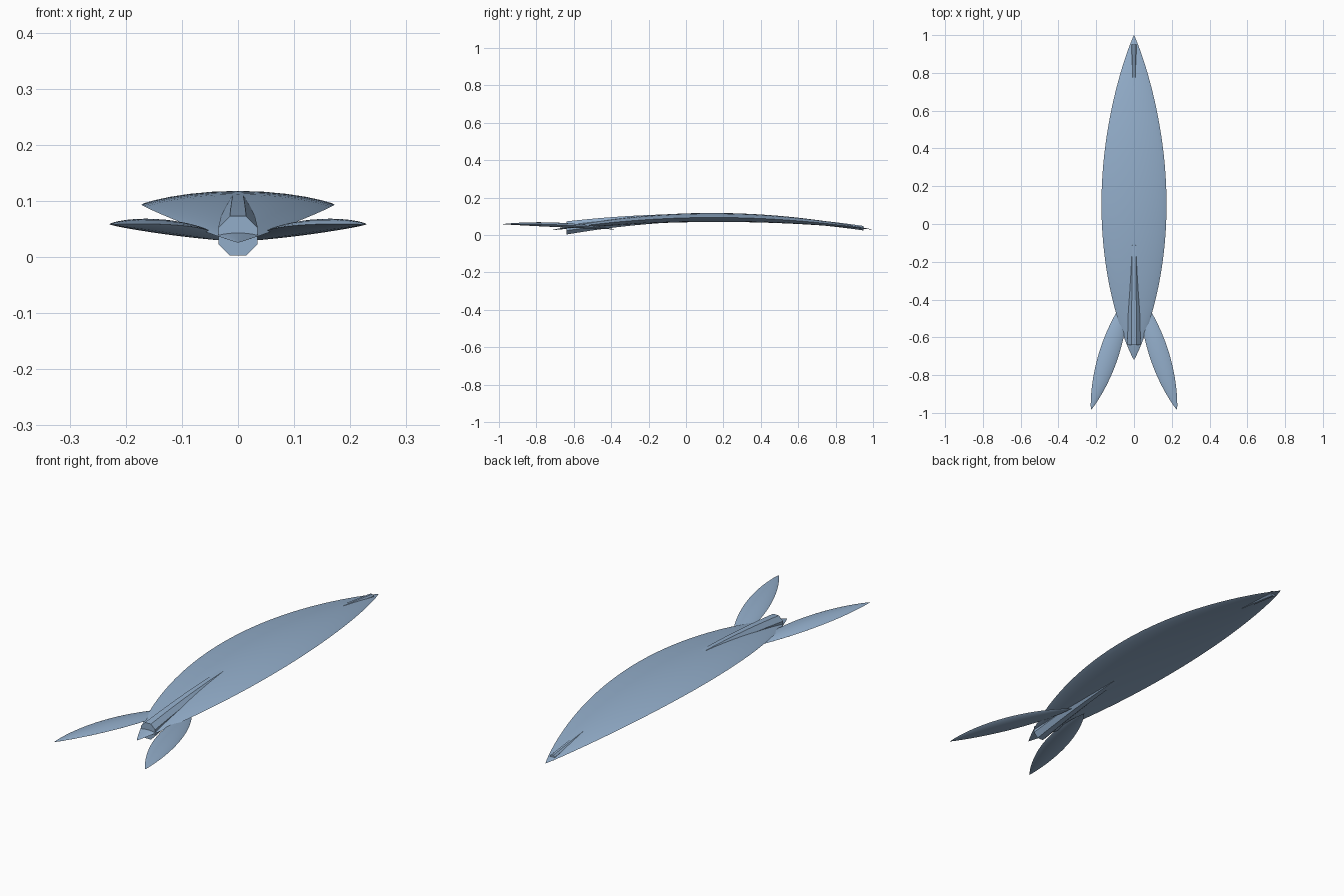
import bpy, bmesh, math
from mathutils import Vector

cube = bpy.data.objects.get("Cube")
if cube:
    bpy.data.objects.remove(cube)

blue = bpy.data.materials.new("soft_blue")
blue.use_nodes = True
blue.diffuse_color = (0.29, 0.42, 0.59, 1)
blue.node_tree.nodes["Principled BSDF"].inputs["Base Color"].default_value = blue.diffuse_color


def spine(y):
    """Height of the arched centre line."""
    return 0.094 - 0.09 * (y - 0.15) ** 2


def loft(name, rings, angle):
    """Skin closed rings of equal length and cap both ends."""
    bm = bmesh.new()
    loops = [[bm.verts.new(p) for p in ring] for ring in rings]
    n = len(loops[0])
    for a, b in zip(loops, loops[1:]):
        for i in range(n):
            j = (i + 1) % n
            bm.faces.new((a[i], a[j], b[j], b[i]))
    bm.faces.new(loops[0])
    bm.faces.new(loops[-1])
    bmesh.ops.remove_doubles(bm, verts=bm.verts, dist=1e-6)
    bmesh.ops.recalc_face_normals(bm, faces=bm.faces)
    mesh = bpy.data.meshes.new(name)
    bm.to_mesh(mesh)
    bm.free()
    obj = bpy.data.objects.new(name, mesh)
    mesh.materials.append(blue)
    bpy.context.collection.objects.link(obj)
    bpy.ops.object.select_all(action='DESELECT')
    obj.select_set(True)
    bpy.context.view_layer.objects.active = obj
    bpy.ops.object.shade_smooth_by_angle(angle=math.radians(angle))
    return obj


def lens_ring(centre, side, width, thick, steps=12):
    """Sharp-edged lens section across the side direction."""
    ring = []
    for k in range(2 * steps):
        a = math.pi * k / steps
        u = math.cos(a)
        h = math.copysign(abs(math.sin(a)) ** 1.7, math.sin(a))
        ring.append(centre + side * (width * u) + Vector((0, 0, thick * h)))
    return ring


# Main blade: long arched leaf, slightly fuller toward the rear
rings = []
for i in range(49):
    t = -math.cos(math.pi * i / 48)
    y = 0.14 + 0.86 * t
    f = max(1 - t * t, 0.002) ** 0.92 * (1 - 0.08 * t)
    rings.append(lens_ring(Vector((0, y, spine(y))), Vector((1, 0, 0)), 0.172 * f, 0.024 * f))
loft("main_blade", rings, 40)

# Two small rear blades, mirrored
for sign, label in ((1, "left"), (-1, "right")):
    root = Vector((0.034 * sign, -0.38, 0.03))
    tip = Vector((0.228 * sign, -0.985, 0.058))
    side = (tip - root).cross(Vector((0, 0, 1))).normalized()
    rings = []
    for i in range(33):
        t = -math.cos(math.pi * i / 32)
        f = max(1 - t * t, 0.002) ** 0.92
        centre = root.lerp(tip, (t + 1) / 2) + Vector((0, 0, 0.01 * f))
        rings.append(lens_ring(centre, side, 0.052 * f, 0.012 * f))
    loft(label + "_rear_blade", rings, 40)

# Tapered eight-sided stem along the spine
rings = []
for i in range(33):
    s = i / 32
    y = -0.64 + 1.59 * s
    r = 0.013 + 0.025 * (1 - s) ** 2
    rings.append([Vector((r * math.cos(a), y, spine(y) + r * math.sin(a)))
                  for a in (math.pi * (2 * k + 1) / 8 for k in range(8))])
loft("stem", rings, 30)
